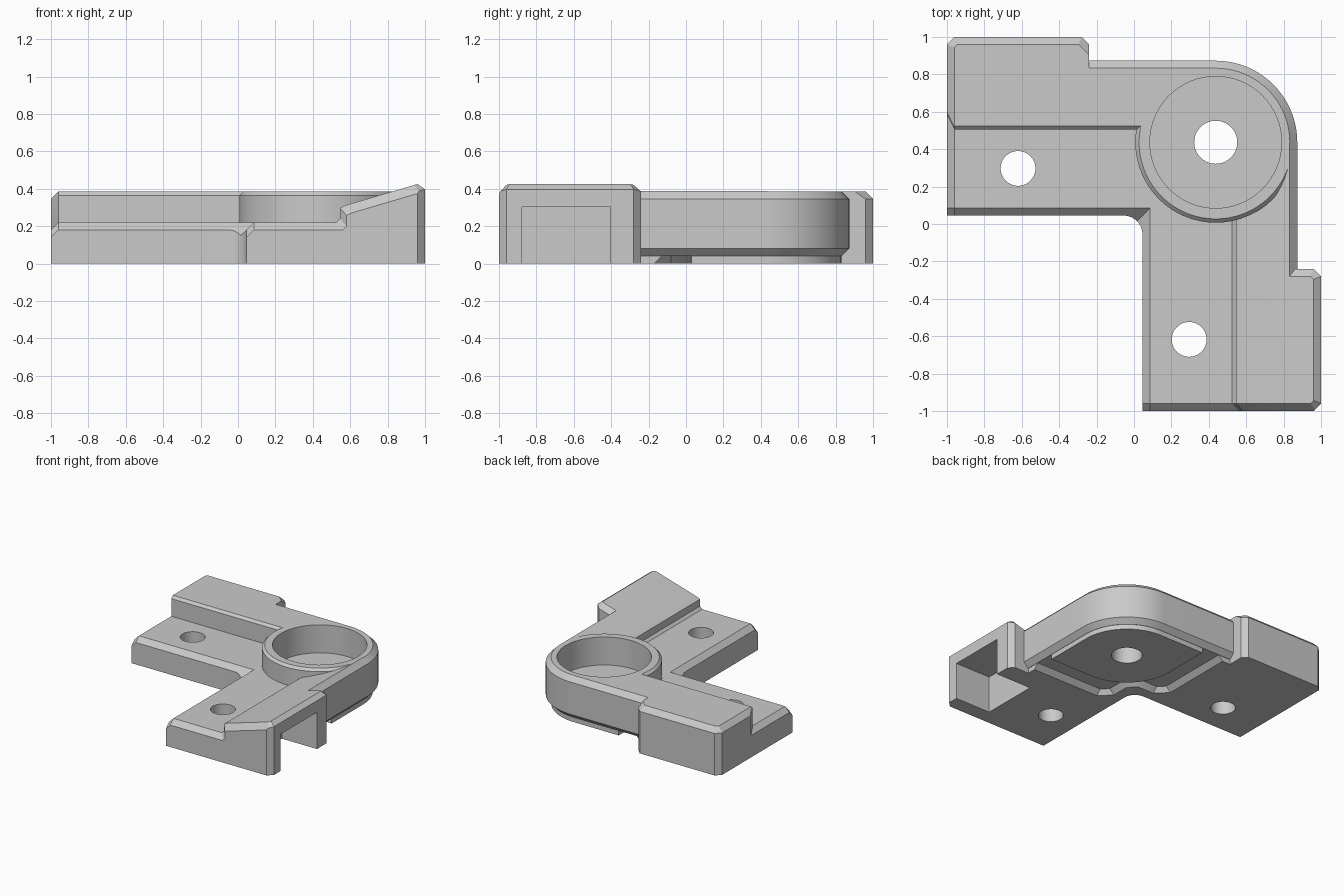
import bpy, bmesh
from math import sin, cos, radians

cube = bpy.data.objects.get("Cube")
if cube:
    bpy.data.objects.remove(cube, do_unlink=True)

C = 0.437          # centre of the round socket, in x and y
EDGE = 0.045       # inner edge of both arms
CH = 0.04          # chamfer size
SLOPE = 0.295      # ramp of the front arm

grey = bpy.data.materials.new("grey")
grey.use_nodes = True
grey.diffuse_color = (0.59, 0.59, 0.59, 1)
grey.node_tree.nodes["Principled BSDF"].inputs["Base Color"].default_value = grey.diffuse_color


def loft(name, rings):
    """Closed solid through matching rings of points."""
    bm = bmesh.new()
    loops = [[bm.verts.new(p) for p in ring] for ring in rings]
    n = len(loops[0])
    for a, b in zip(loops, loops[1:]):
        for i in range(n):
            j = (i + 1) % n
            bm.faces.new((a[i], a[j], b[j], b[i]))
    bm.faces.new(loops[0][::-1])
    bm.faces.new(loops[-1])
    bmesh.ops.recalc_face_normals(bm, faces=bm.faces)
    mesh = bpy.data.meshes.new(name)
    bm.to_mesh(mesh)
    bm.free()
    mesh.materials.append(grey)
    ob = bpy.data.objects.new(name, mesh)
    bpy.context.scene.collection.objects.link(ob)
    return ob


def combine(target, other, operation):
    mod = target.modifiers.new("cut", 'BOOLEAN')
    mod.operation, mod.object, mod.solver = operation, other, 'EXACT'
    deps = bpy.context.evaluated_depsgraph_get()
    deps.update()
    mesh = bpy.data.meshes.new_from_object(target.evaluated_get(deps))
    target.modifiers.clear()
    target.data = mesh
    bpy.data.objects.remove(other, do_unlink=True)


def arc(cx, cy, r, start, end, n):
    steps = [radians(start + (end - start) * i / n) for i in range(n + 1)]
    return [(cx + r * cos(a), cy + r * sin(a)) for a in steps]


def disc(name, x, y, levels):
    return loft(name, [[(px, py, z) for px, py in arc(x, y, r, 0, 354.375, 63)]
                       for z, r in levels])


def box(name, x0, x1, y0, y1, z0, z1):
    return loft(name, [[(x0, y0, z), (x1, y0, z), (x1, y1, z), (x0, y1, z)]
                       for z in (z0, z1)])


# Arm heights: a cross-section swept along each arm; at the free end it drops
# and its step moves sideways
def arm(name, step, shift, swap):
    deck = [(0, 0.135), (0.085, 0.22)]
    rings = []
    for u, drop in ((-1.04, 0.08), (-0.96, 0), (C, 0)):
        section = ([(0, -0.2)] + [(v, z - drop) for v, z in deck]
                   + [(v + shift * drop, z - drop) for v, z in step] + [(1.3, -0.2)])
        rings.append([(v, u, z) if swap else (u, v, z) for v, z in section])
    return loft(name, rings)


bracket = arm("corner_bracket", [(0.505, 0.22), (0.505, 0.365),
                                 (0.525, 0.385), (1.1, 0.385)], 2, False)
ramp = arm("ramp_arm", [(0.525, 0.22), (0.545, 0.24), (0.545, 0.297), (0.57, 0.31),
                        (1.1, 0.31 + 0.53 * SLOPE)], 0.9, True)
combine(bracket, ramp, 'UNION')
combine(bracket, box("outer_corner", C - 0.1, 1.1, C - 0.02, 1.1, -0.15, 0.385), 'UNION')
ring = disc("socket_ring", C, C, [(-0.1, 0.43), (0.365, 0.43), (0.385, 0.41)])
combine(bracket, ring, 'UNION')

# Footprint: rounded corner, with chamfers on its outer side only
fillet = arc(EDGE - 0.1, EDGE - 0.1, 0.1, 90, 0, 10)


def corner_plan(d):
    return ([(-0.3, EDGE)] + fillet + [(EDGE, -0.3), (0.873 - d, -0.3)]
            + arc(C, C, 0.436 - d, 0, 90, 24) + [(-0.3, 0.873 - d)])


footprint = loft("footprint", [[(x, y, z) for x, y in corner_plan(d)] for z, d in
                               ((CH, CH), (2 * CH, 0), (0.345, 0), (0.425, 0.08))])


# Footprint: thicker block at the end of each arm; only the front one is
# chamfered on the side facing the corner
def end_block(name, inner, top, swap):
    rings = []
    for z, d in ((0, 0), (top - CH, 0), (top + CH / 2, 1.5 * CH)):
        side = d if swap else 0
        s = -0.24 - side
        diag = 0.96 - 1.414 * d
        plan = [(-1, inner), (s, inner), (s, diag + side), (-0.28 - 0.414 * d, 1 - d),
                (-0.96 + 0.414 * d, 1 - d), (-1, diag)]
        if swap:
            rings.append([(v, u, z + (SLOPE * (v - 0.96) if z else 0)) for u, v in plan])
        else:
            rings.append([(u, v, z) for u, v in plan])
    return loft(name, rings)


combine(footprint, end_block("left_block", EDGE, 0.385, False), 'UNION')
combine(footprint, end_block("front_block", 0.56, 0.425, True), 'UNION')
combine(footprint, box("front_deck", EDGE, 0.575, -1, -0.24, 0, 0.315), 'UNION')


# Underside: sloping rim of the arms, and the foot of the socket inside a groove
def rim_plan(d):
    half = [(0.83, d - 0.17), (0.22, d - 0.17), (d + 0.13, -0.08), (d + 0.13, 0.06)]
    return ([(-0.27, EDGE)] + fillet + [(EDGE, -0.27), (0.83, -0.27)] + half
            + [(d + 0.1, d + 0.1)] + [(y, x) for x, y in reversed(half)]
            + [(-0.27, 0.83)])


combine(footprint, loft("rim", [[(x, y, d) for x, y in rim_plan(d)] for d in (0, 0.06)]),
        'UNION')
foot = (arc(C, C, 0.394, 0, 90, 24) + [(0.03, C + 0.394)]
        + arc(C, C, C - 0.03, 180, 270, 24) + [(C + 0.394, 0.03)])
combine(footprint, loft("foot", [[(x, y, z) for x, y in foot] for z in (0, 0.1)]), 'UNION')

combine(bracket, footprint, 'INTERSECT')

# Socket, through holes and side slot
cutters = [disc("socket", C, C, [(0.155, 0.352), (0.6, 0.352)]),
           disc("centre_hole", C, C, [(-0.1, 0.115), (0.5, 0.115)]),
           disc("left_hole", -0.62, 0.297, [(-0.1, 0.093), (0.5, 0.093)]),
           disc("front_hole", 0.295, -0.617, [(-0.1, 0.093), (0.5, 0.093)]),
           box("side_slot", 0.68, 1.2, -0.876, -0.403, -0.1, 0.302)]
for cutter in cutters:
    combine(bracket, cutter, 'DIFFERENCE')

# Smooth shading on the round walls, sharp elsewhere
for ob in bpy.context.selected_objects:
    ob.select_set(False)
bpy.context.view_layer.objects.active = bracket
bracket.select_set(True)
bpy.ops.object.shade_smooth_by_angle(angle=radians(25))
